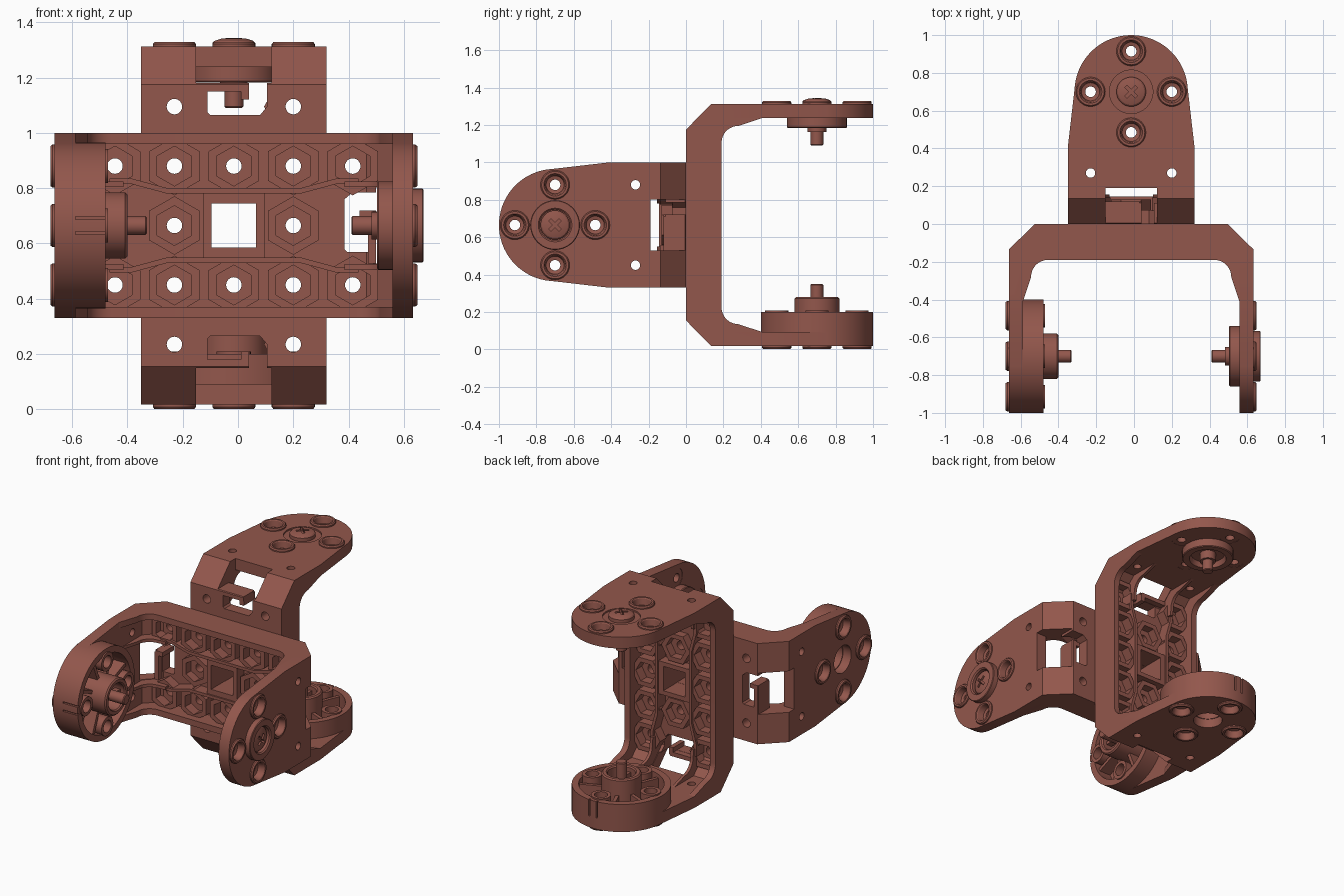
import bpy, bmesh
from math import sin, cos, pi, radians
from mathutils import Vector, Matrix

if "Cube" in bpy.data.objects:
    bpy.data.objects.remove(bpy.data.objects["Cube"])

mat = bpy.data.materials.new("terracotta")
mat.diffuse_color = (0.29, 0.095, 0.072, 1)
mat.use_nodes = True
mat.node_tree.nodes["Principled BSDF"].inputs["Base Color"].default_value = mat.diffuse_color
FACE, HUB = 0.648, 0.7          # half span of a bracket, depth of the pivot axis
PITCH = 0.215


# Bracket space: u = across the span, v = depth from base, w = width
def P(u, v, w):
    return Vector((u, -v, w))


AXES = {'u': lambda a, b, h: P(h, a, b),
        'v': lambda a, b, h: P(a, h, b),
        'w': lambda a, b, h: P(a, b, h)}


def finish(bm, name):
    bmesh.ops.remove_doubles(bm, verts=bm.verts, dist=1e-5)
    bmesh.ops.recalc_face_normals(bm, faces=bm.faces)
    me = bpy.data.meshes.new(name)
    bm.to_mesh(me)
    bm.free()
    me.materials.append(mat)
    ob = bpy.data.objects.new(name, me)
    bpy.context.collection.objects.link(ob)
    return ob


def prisms(name, items):
    """items: (axis, outline, from, to)"""
    bm = bmesh.new()
    for axis, pts, lo, hi in items:
        put = AXES[axis]
        a = [bm.verts.new(put(*p, lo)) for p in pts]
        b = [bm.verts.new(put(*p, hi)) for p in pts]
        bm.faces.new(a)
        bm.faces.new(b)
        for i in range(len(a)):
            j = (i + 1) % len(a)
            bm.faces.new((a[i], a[j], b[j], b[i]))
    return finish(bm, name)


def lathe(name, profile, spots, put, n=48, phase=0.0):
    """spin a closed (radius, height) profile around each spot"""
    bm = bmesh.new()
    for sa, sb in spots:
        rings = []
        for k in range(n):
            t = phase + 2 * pi * k / n
            rings.append([bm.verts.new(put(sa + r * cos(t), sb + r * sin(t), h)) for r, h in profile])
        m = len(profile)
        for k in range(n):
            p, q = rings[k], rings[(k + 1) % n]
            for i in range(m):
                j = (i + 1) % m
                if profile[i][0] or profile[j][0]:
                    bm.faces.new((p[i], p[j], q[j], q[i]))
    return finish(bm, name)


def cut(ob, cutter, op='DIFFERENCE'):
    mod = ob.modifiers.new("cut", 'BOOLEAN')
    mod.operation, mod.object, mod.solver = op, cutter, 'EXACT'
    bpy.context.view_layer.objects.active = ob
    bpy.ops.object.modifier_apply(modifier=mod.name)
    bpy.data.objects.remove(cutter)


def circle(a, b, r, n=24):
    return [(a + r * cos(2 * pi * k / n), b + r * sin(2 * pi * k / n)) for k in range(n)]


def rect(a0, a1, b0, b1):
    return [(a0, b0), (a1, b0), (a1, b1), (a0, b1)]


def flip(pts, s):
    return [(s * a, b) for a, b in pts]


def tube(ro, ri, h0, h1):
    return [(ri, h0), (ro, h0), (ro, h1), (ri, h1)]


def mirrored(half):
    return half + flip(half[::-1], -1)


CUPS = [(HUB + PITCH, 0), (HUB - PITCH, 0), (HUB, PITCH), (HUB, -PITCH)]
HOLES = [(i * PITCH, s * PITCH) for i in range(-2, 3) for s in (-1, 1)]
MID = [(-PITCH, 0), (PITCH, 0)]
CENTRE = [(HUB, 0)]


def bracket(tag, matrix, flange):
    parts = []

    def keep(ob):
        ob.name = tag + "_" + ob.name
        parts.append(ob)
        return ob

    # U-shaped shell, trimmed to the rounded arm outline
    inner = [(0.573, 1), (0.573, 0.17), (0.48, 0.075)]
    outer = [(0.51, 0), (FACE, 0.135), (FACE, 1.01)]
    half = inner[::-1]
    half[-1] = (0.573, 1.01)
    shell = keep(prisms("shell", [('w', outer + half[::-1] + flip(half, -1) + flip(outer[::-1], -1), -0.335, 0.335)]))
    tip = [(HUB + 0.3 * cos(radians(a)), 0.3 * sin(radians(a))) for a in range(-80, 81, 5)]
    outline = [(-0.1, -0.4), (0.0, -0.335), (0.41, -0.335)] + tip + [(0.41, 0.335), (0.0, 0.335), (-0.1, 0.4)]
    cut(shell, prisms("trim", [('u', outline, -0.8, 0.8)]), 'INTERSECT')

    # Bolt holes, central square and cable slots
    slot = [(0.40, -0.085), (0.41, -0.095), (0.485, -0.095), (0.485, 0.055), (0.53, 0.055),
            (0.53, 0.12), (0.43, 0.12), (0.40, 0.095)]
    drills = [('v', circle(u, w, 0.028), -0.1, 0.14) for u, w in HOLES + MID]
    drills.append(('v', rect(-0.081, 0.081, -0.08, 0.08), -0.1, 0.14))
    for s in (-1, 1):
        drills.append(('v', flip(slot, s), -0.1, 0.2))
        drills += [('u', circle(v, w, 0.06), s * 0.54, s * 0.7) for v, w in CUPS]
        drills += [('u', circle(0.27, w, 0.025), s * 0.54, s * 0.7) for w in (-PITCH, PITCH)]
        drills.append(('u', circle(HUB, 0, 0.09 if s < 0 else 0.115, 48), s * 0.54, s * 0.7))
    cut(shell, prisms("drills", drills))
    cut(shell, prisms("notches", [('w', flip(rect(0.515, 0.75, -0.1, 0.19), s), -0.137, 0.137) for s in (-1, 1)]))

    # Filleted edge rims and corner gussets
    arc = [(0.44 + 0.09 * sin(radians(a)), 0.28 - 0.09 * cos(radians(a))) for a in range(0, 91, 10)]
    rim = [(0.48, 0.075), (0.573, 0.17), (0.573, 0.41)] + arc[::-1]
    full = rim + flip(rim[::-1], -1)
    keep(prisms("edge_rims", [('w', full, s * 0.295, s * 0.335) for s in (-1, 1)]))
    gusset = [(0.40, 0.075), (0.48, 0.075), (0.573, 0.17), (0.573, 0.37)]
    gusset += [(a + 0.01, b - 0.015) for a, b in arc[::-1]] + [(0.40, 0.17)]
    keep(prisms("corner_gussets", [('w', flip(gusset, s), t * 0.14, t * 0.16) for s in (-1, 1) for t in (-1, 1)]))

    # Bent rails beside the middle row and frame of the square opening
    top = [(0.24, 0.135), (0.37, 0.17), (0.45, 0.17)]
    low = [(0.45, 0.15), (0.37, 0.15), (0.24, 0.115)]
    rail = top + low + flip(low[::-1], -1) + flip(top[::-1], -1)
    keep(prisms("inner_rails", [('v', [(u, s * w) for u, w in rail], 0.07, 0.155) for s in (-1, 1)]))
    keep(prisms("square_frame", [('v', r, 0.07, 0.145) for r in (
        rect(-0.11, -0.081, -0.116, 0.116), rect(0.081, 0.11, -0.116, 0.116),
        rect(-0.081, 0.081, 0.08, 0.116), rect(-0.081, 0.081, -0.116, -0.08))]))

    # Hexagonal nut sockets
    keep(lathe("nut_sockets", tube(0.106, 0.072, 0.07, 0.14), HOLES, AXES['v'], 6, pi / 6))
    keep(lathe("middle_nut_sockets", tube(0.106, 0.072, 0.07, 0.13), MID, AXES['v'], 6, pi / 6))

    # Cable hooks in the corner slots
    hook = [(0.486, -0.137), (0.514, -0.137), (0.514, 0.045), (0.504, 0.055), (0.455, 0.055), (0.455, 0.025), (0.486, 0.025)]
    keep(prisms("cable_hooks", [('v', flip(hook, s), 0.004, 0.12) for s in (-1, 1)]))

    # Countersunk screw cups on both arms
    def side(s):
        return lambda a, b, h: P(s * (FACE + h), a, b)
    cup = [(0.028, -0.073), (0.028, -0.035), (0.048, -0.03), (0.055, 0.01), (0.06, 0.016),
           (0.072, 0.016), (0.078, 0.008), (0.078, -0.004), (0.06, -0.004), (0.06, -0.073)]
    for s, n in ((-1, "drum"), (1, "idler")):
        keep(lathe(n + "_screw_cups", cup, CUPS, side(s), 32))

    # Drum: slit outer wall, ribs, bosses, hollow hub and pin
    D = side(-1)
    wall = keep(lathe("drum_wall", tube(0.3, 0.258, -0.074, -0.183), CENTRE, D, 72))
    cut(wall, prisms("slits", [('u', rect(0.985, 1.05, w - 0.005, w + 0.005), -0.58, -0.4) for w in (-0.027, 0.027)]))
    keep(lathe("drum_bosses", tube(0.062, 0.04, -0.07, -0.192), CUPS, D, 24))
    hub = [(0.085, -0.06), (0.12, -0.06), (0.12, -0.255), (0.112, -0.263), (0.092, -0.263), (0.085, -0.255)]
    keep(lathe("drum_hub", hub, CENTRE, D))
    ribs = []
    for k in range(8):
        t = pi / 8 + k * pi / 4
        d, e = Vector((cos(t), sin(t))), Vector((-sin(t), cos(t))) * 0.011
        c = Vector((HUB, 0))
        q = [c + d * 0.115 - e, c + d * 0.265 - e, c + d * 0.265 + e, c + d * 0.115 + e]
        ribs.append(('u', [tuple(x) for x in q], -0.575, -0.49))
    keep(prisms("drum_ribs", ribs))
    keep(lathe("drum_pin", [(0, -0.18), (0.034, -0.18), (0.034, -0.328), (0.029, -0.333), (0, -0.333)], CENTRE, D, 24))
    keep(prisms("pin_bridge", [('u', rect(HUB - 0.09, HUB + 0.09, -0.01, 0.01), -0.46, -0.42)]))

    # Idler: recessed disc with shaft, optional outer flange, cross-head screw
    E = side(1)
    idler = [(0, -0.01), (0.115, -0.01), (0.115, -0.075), (0.16, -0.075), (0.16, -0.125), (0.155, -0.13),
             (0.115, -0.13), (0.105, -0.095), (0.05, -0.095), (0.05, -0.15), (0.034, -0.15),
             (0.034, -0.218), (0.029, -0.223), (0, -0.223)]
    keep(lathe("idler", idler, CENTRE, E))
    if flange:
        keep(lathe("idler_flange", [(0.082, -0.012), (0.133, -0.012), (0.133, 0.034), (0.129, 0.038),
                                    (0.09, 0.038), (0.082, 0.03)], CENTRE, E))
    head = [(0, -0.012), (0.078, -0.012), (0.078, 0.012), (0.07, 0.02), (0.045, 0.028), (0, 0.032)]
    screw = keep(lathe("idler_screw", head, CENTRE, E))
    cross = []
    for k in range(4):
        t = pi / 4 + k * pi / 2
        for r, o in ((0.012, 0), (0.04, -0.2), (0.04, 0.2)):
            cross.append((HUB + r * cos(t + o + (pi / 4 if r < 0.02 else pi / 2)),
                          r * sin(t + o + (pi / 4 if r < 0.02 else pi / 2))))
    cross = [cross[i] for k in range(4) for i in (3 * k, 3 * k + 1, 3 * k + 2)]
    cut(screw, prisms("cross", [('u', cross, FACE + 0.008, FACE + 0.06)]))

    # Smooth, then place the bracket
    for ob in parts:
        bpy.ops.object.select_all(action='DESELECT')
        ob.select_set(True)
        bpy.context.view_layer.objects.active = ob
        bpy.ops.object.shade_smooth_by_angle(angle=radians(25))
        ob.matrix_world = matrix


# Two identical brackets back to back, turned a quarter turn to each other
move = Matrix.Translation((-0.015, 0, 0.665))
turn = Matrix(((0, 0, 1, 0), (0, -1, 0, 0), (1, 0, 0, 0), (0, 0, 0, 1)))
bracket("front", move, True)
bracket("back", move @ turn, False)
